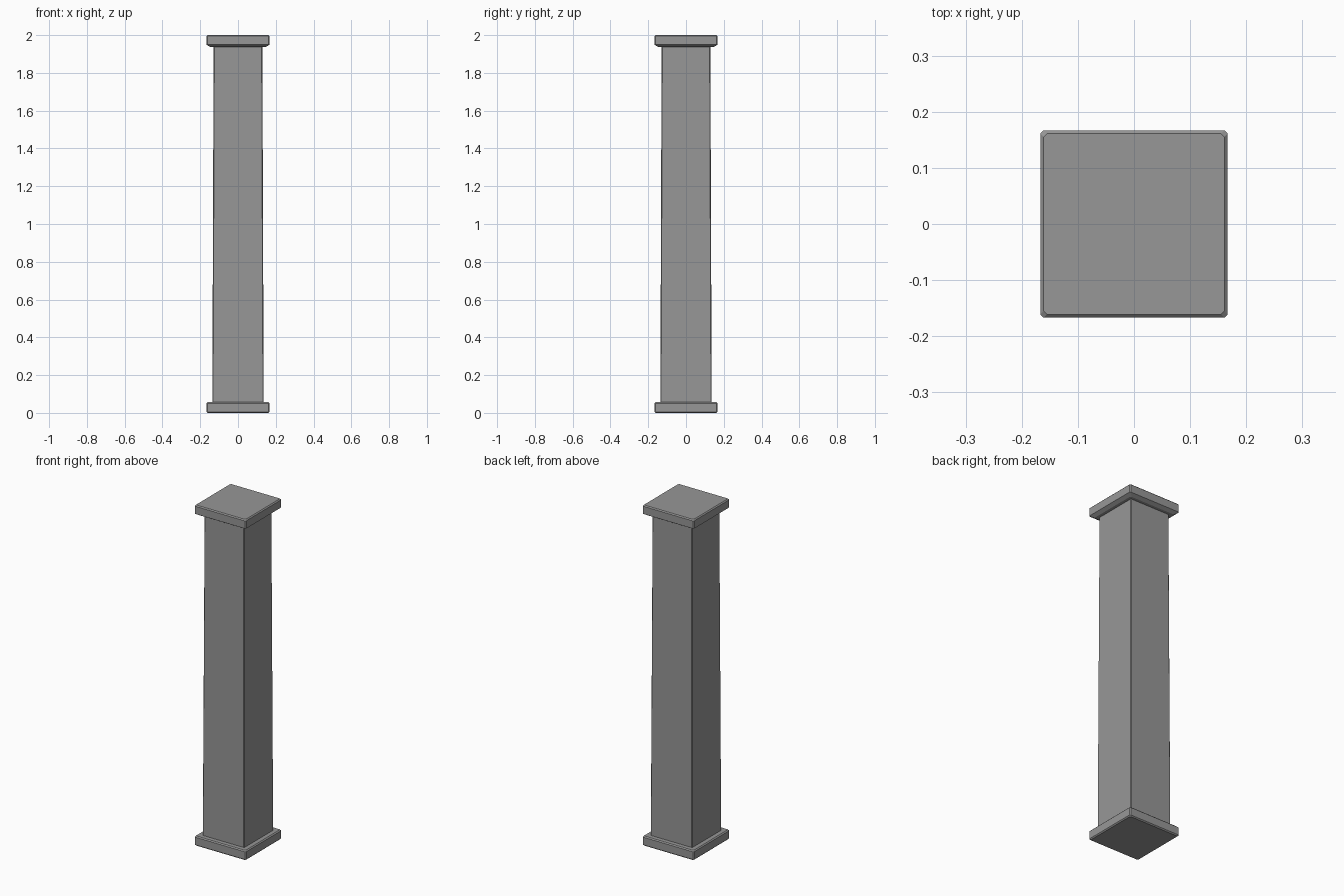
import bpy
import bmesh

cube = bpy.data.objects.get("Cube")
if cube:
    bpy.data.objects.remove(cube, do_unlink=True)

# Single stone colour
stone = bpy.data.materials.new("grey stone")
stone.use_nodes = True
colour = (0.31, 0.31, 0.31, 1)
stone.diffuse_color = colour
stone.node_tree.nodes["Principled BSDF"].inputs["Base Color"].default_value = colour


def square_ring(bm, half, cut, z):
    """Square outline with clipped corners, counter-clockwise."""
    inner = half - cut
    corners = []
    x, y = half, inner
    for _ in range(4):
        corners += [(y, -x), (x, -y)]
        # quarter turn
        corners[-2:] = [turn(p, _) for p in corners[-2:]]
    return [bm.verts.new((px, py, z)) for px, py in corners]


def turn(point, quarters):
    x, y = point
    for _ in range(quarters):
        x, y = -y, x
    return x, y


def loft(name, profile, cut):
    """Stack square outlines given as (half width, height)."""
    bm = bmesh.new()
    rings = [square_ring(bm, half, cut, z) for half, z in profile]
    for low, high in zip(rings, rings[1:]):
        for i in range(len(low)):
            j = (i + 1) % len(low)
            bm.faces.new((low[i], low[j], high[j], high[i]))
    bm.faces.new(rings[0][::-1])
    bm.faces.new(rings[-1])
    bmesh.ops.recalc_face_normals(bm, faces=bm.faces)
    mesh = bpy.data.meshes.new(name)
    bm.to_mesh(mesh)
    bm.free()
    mesh.materials.append(stone)
    obj = bpy.data.objects.new(name, mesh)
    bpy.context.collection.objects.link(obj)


# Plinth with eased edges
loft("base_plinth", [(0.161, 0), (0.167, 0.006), (0.167, 0.051), (0.161, 0.057)], 0.006)
# Slightly tapering shaft
loft("shaft", [(0.136, 0.05), (0.129, 1.945)], 0.004)
# Capital slab with a wider chamfer underneath
loft("top_capital", [(0.147, 1.937), (0.167, 1.949), (0.167, 1.994), (0.161, 2)], 0.006)
